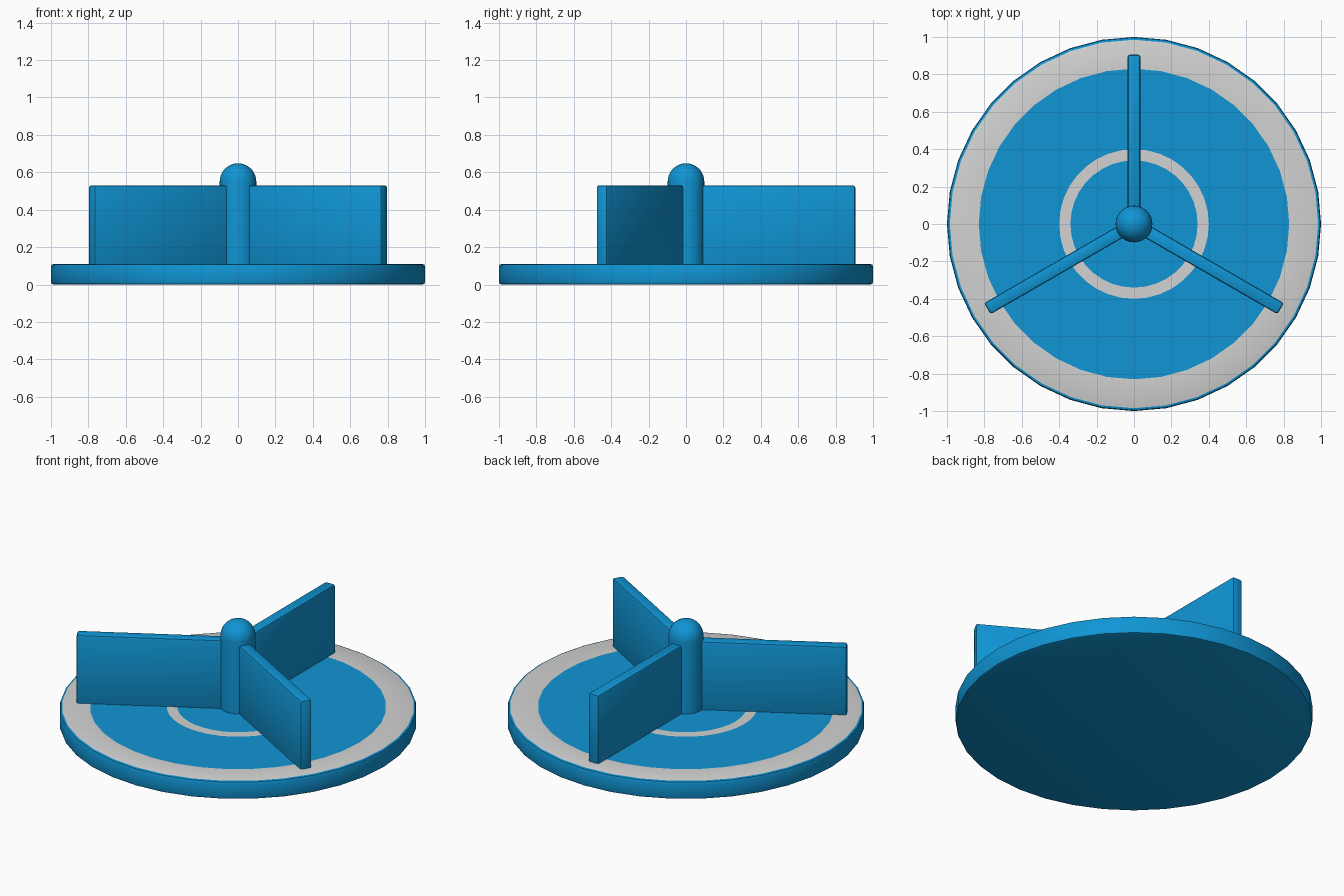
import bpy, bmesh, math

if "Cube" in bpy.data.objects:
    bpy.data.objects.remove(bpy.data.objects["Cube"])


def make_material(name, rgb):
    mat = bpy.data.materials.new(name)
    mat.use_nodes = True
    mat.diffuse_color = (*rgb, 1)
    mat.node_tree.nodes["Principled BSDF"].inputs["Base Color"].default_value = (*rgb, 1)
    return mat


blue = make_material("bright_blue", (0.005, 0.30, 0.66))
grey = make_material("light_grey", (0.64, 0.65, 0.64))


def add_object(name, bm, materials):
    bmesh.ops.recalc_face_normals(bm, faces=bm.faces)
    mesh = bpy.data.meshes.new(name)
    bm.to_mesh(mesh)
    bm.free()
    for mat in materials:
        mesh.materials.append(mat)
    obj = bpy.data.objects.new(name, mesh)
    bpy.context.collection.objects.link(obj)
    bpy.ops.object.select_all(action="DESELECT")
    obj.select_set(True)
    bpy.context.view_layer.objects.active = obj
    bpy.ops.object.shade_smooth_by_angle(angle=math.radians(40))
    return obj


def lathe(profile, sides):
    """Revolve (radius, height) points around the vertical axis."""
    bm = bmesh.new()
    verts = [bm.verts.new((r, 0, z)) for r, z in profile]
    edges = [bm.edges.new(pair) for pair in zip(verts, verts[1:])]
    bmesh.ops.spin(bm, geom=verts + edges, cent=(0, 0, 0), axis=(0, 0, 1),
                   angle=math.tau, steps=sides)
    bmesh.ops.remove_doubles(bm, verts=bm.verts, dist=1e-4)
    return bm


# Base disc with rounded rim and two grey bands on its top
TOP = 0.11
BANDS = ((0.34, 0.40), (0.83, 0.985))
bm = lathe([(0, 0), (0.985, 0), (0.996, 0.004), (1, 0.015), (1, 0.095),
            (0.996, 0.106), (0.985, TOP), (0.83, TOP), (0.40, TOP),
            (0.34, TOP), (0, TOP)], 36)
for face in bm.faces:
    if all(abs(v.co.z - TOP) < 1e-4 for v in face.verts):
        radii = [v.co.xy.length for v in face.verts]
        middle = (min(radii) + max(radii)) / 2
        face.material_index = int(any(a < middle < b for a, b in BANDS))
add_object("base_disc", bm, [blue, grey])

# Central post with a domed top
R, SHOULDER, STEPS = 0.098, 0.55, 8
dome = [(R * math.cos(i / STEPS * math.pi / 2), SHOULDER + R * math.sin(i / STEPS * math.pi / 2))
        for i in range(STEPS + 1)]
add_object("center_post", lathe([(0, 0.1), (R, 0.1)] + dome, 32), [blue])

# Three upright fins, evenly spaced
LENGTH, THICK, LOW, HIGH = 0.905, 0.068, 0.09, 0.53
for i, label in enumerate(("back", "right", "left")):
    bm = bmesh.new()
    bmesh.ops.create_cube(bm, size=1)
    bmesh.ops.scale(bm, vec=(LENGTH, THICK, HIGH - LOW), verts=bm.verts)
    bmesh.ops.translate(bm, vec=(LENGTH / 2, 0, (LOW + HIGH) / 2), verts=bm.verts)
    bmesh.ops.bevel(bm, geom=bm.edges[:], offset=0.012, segments=2, profile=0.5,
                    affect="EDGES")
    fin = add_object(label + "_fin", bm, [blue])
    fin.rotation_euler.z = math.pi / 2 + i * math.tau / 3
